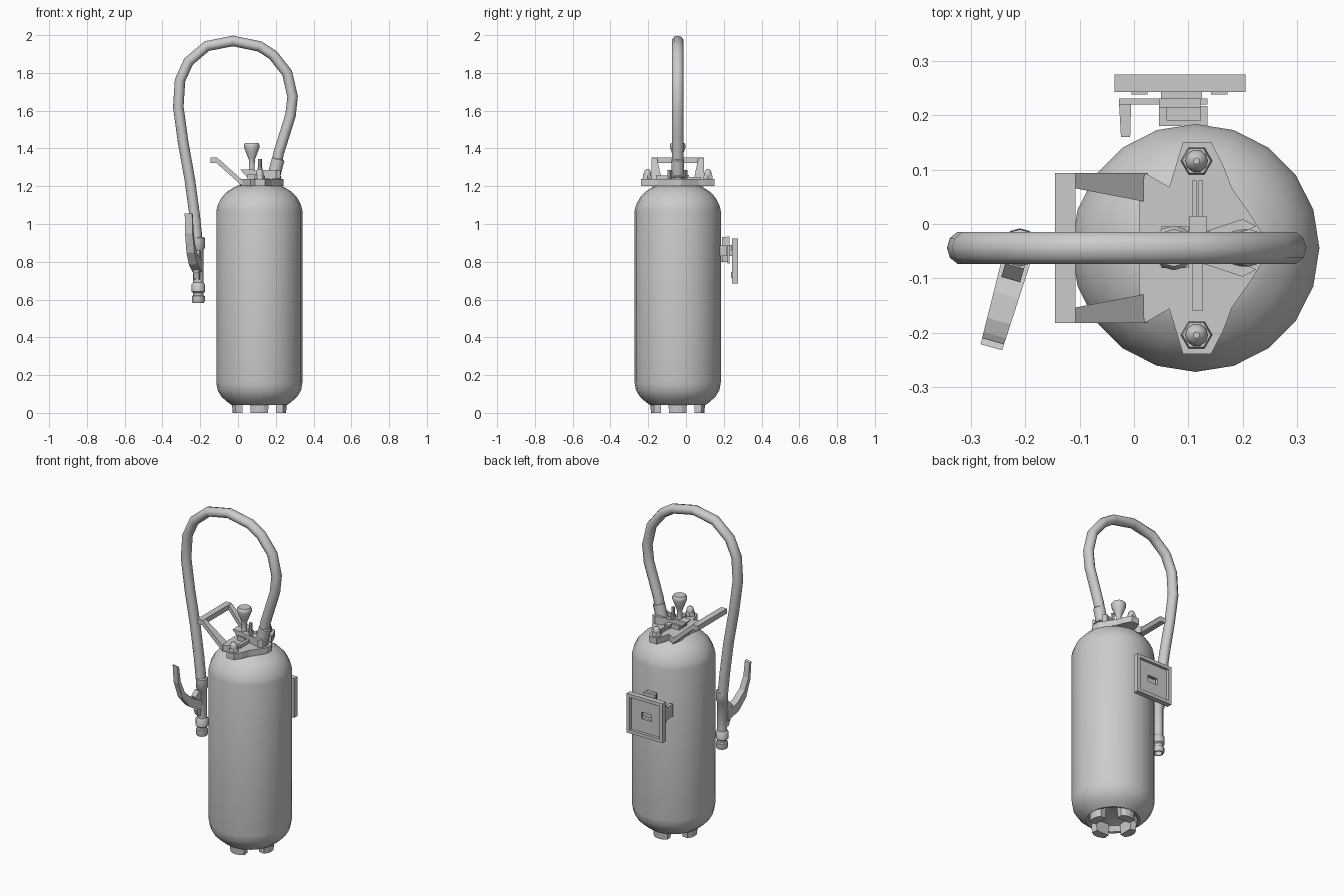
import bpy, bmesh, math
from mathutils import Vector

CX, CY = 0.113, -0.044          # axis of the cylinder


def finish(name, bm, smooth=None):
    bmesh.ops.recalc_face_normals(bm, faces=bm.faces)
    me = bpy.data.meshes.new(name)
    bm.to_mesh(me)
    bm.free()
    ob = bpy.data.objects.new(name, me)
    bpy.context.collection.objects.link(ob)
    if smooth:
        bpy.ops.object.select_all(action='DESELECT')
        ob.select_set(True)
        bpy.context.view_layer.objects.active = ob
        bpy.ops.object.shade_smooth_by_angle(angle=math.radians(smooth))
    return ob


def lathe(name, profile, segs, loc, tilt=0.0, smooth=40):
    """Revolve (radius, z) points; profile ends are capped when open."""
    bm = bmesh.new()
    rings = []
    for r, z in profile:
        rings.append([bm.verts.new((r * math.cos(2 * math.pi * i / segs),
                                    r * math.sin(2 * math.pi * i / segs), z))
                      for i in range(segs)])
    for a, b in zip(rings, rings[1:]):
        for i in range(segs):
            j = (i + 1) % segs
            bm.faces.new((a[i], a[j], b[j], b[i]))
    bm.faces.new(rings[0])
    bm.faces.new(rings[-1])
    ob = finish(name, bm, smooth)
    ob.location = loc
    ob.rotation_euler = (0, tilt, 0)
    return ob


def prism(name, pts, lo, hi, axis='z', lift=None):
    """Extrude a 2D outline along z or y; lift(x) shears it in z."""
    bm = bmesh.new()
    loops = []
    for w in (lo, hi):
        co = [(u, v, w) if axis == 'z' else (u, w, v) for u, v in pts]
        if lift:
            co = [(x, y, z + lift(x)) for x, y, z in co]
        loops.append([bm.verts.new(c) for c in co])
    n = len(pts)
    for i in range(n):
        j = (i + 1) % n
        bm.faces.new((loops[0][i], loops[0][j], loops[1][j], loops[1][i]))
    for loop in loops:
        bm.faces.new(loop)
    return finish(name, bm)


def box(name, x0, x1, y0, y1, z0, z1):
    return prism(name, [(x0, y0), (x1, y0), (x1, y1), (x0, y1)], z0, z1)


# Cylinder body with hollow underside
lathe("tank_body", [(0.11, 1.205), (0.14, 1.19), (0.172, 1.17), (0.20, 1.14),
                    (0.221, 1.10), (0.228, 1.07), (0.228, 0.16), (0.221, 0.12),
                    (0.20, 0.085), (0.172, 0.06), (0.148, 0.042), (0.135, 0.045),
                    (0.12, 0.075), (0.05, 0.095)], 20, (CX, CY, 0))

# Four feet
for k in range(4):
    outline = [(0.088, -0.045), (0.128, -0.05), (0.143, -0.025), (0.147, 0),
               (0.143, 0.025), (0.128, 0.05), (0.088, 0.045)]
    foot = prism(f"foot_{k + 1}", outline, 0, 0.07)
    for v in foot.data.vertices:
        if v.co.z < 0.01:
            v.co.x = 0.088 + (v.co.x - 0.088) * 0.9
            v.co.y *= 0.92
    foot.location = (CX, CY, 0)
    foot.rotation_euler.z = k * math.pi / 2

# Neck and flange
lathe("neck", [(0.105, 1.18), (0.105, 1.21)], 20, (CX, CY, 0))
half = [(0.01, 0.085), (0.02, 0.138), (0.065, 0.112), (0.09, 0.195), (0.142, 0.195),
        (0.165, 0.15), (0.18, 0.11), (0.215, 0.06), (0.24, 0.02)]
flange = [(x, CY + d) for x, d in half] + [(x, CY - d) for x, d in reversed(half)]
prism("flange", flange, 1.2, 1.237)


# Carrying frame, bent upward to the left
def slope(x):
    return (0.02 - x) / 0.13 * 0.117


box("handle_grip", -0.145, -0.108, CY - 0.138, CY + 0.138, 1.322, 1.352)
for side, s in (("back", 1), ("front", -1)):
    arm = [(-0.11, CY + s * 0.11), (-0.11, CY + s * 0.138),
           (0.025, CY + s * 0.138), (0.025, CY + s * 0.084)]
    prism(f"handle_arm_{side}", arm, 1.203, 1.235, lift=slope)
    # Flange bolts: washer, hex nut and dome
    loc = (0.115, CY + s * 0.16, 0)
    lathe(f"bolt_nut_{side}", [(0.029, 1.23), (0.029, 1.244), (0.026, 1.258)], 6, loc, smooth=None)
    lathe(f"bolt_dome_{side}", [(0.021, 1.25), (0.021, 1.268), (0.016, 1.283), (0.006, 1.291)], 10, loc)

# Valve assembly
prism("valve_block", [(0.06, 1.235), (0.012, 1.288), (0.08, 1.288), (0.15, 1.268),
                      (0.232, 1.25), (0.21, 1.235)], CY - 0.026, CY + 0.026, 'y')
box("valve_seat", 0.05, 0.10, CY - 0.037, CY + 0.039, 1.235, 1.262)
box("safety_bar_front", 0.108, 0.127, -0.16, CY, 1.235, 1.256)
box("safety_bar_middle", 0.102, 0.133, CY, 0.015, 1.235, 1.26)
for s in (0.111, 0.123):
    box("safety_prong", s - 0.004, s + 0.004, 0.01, 0.08, 1.237, 1.25)
for side, s in (("back", 1), ("front", -1)):
    prism(f"lever_plate_{side}", [(0.13, CY + s * 0.03), (0.2, CY + s * 0.053),
                                  (0.225, CY + s * 0.04), (0.2, CY + s * 0.028)], 1.24, 1.285)
lathe("valve_pin", [(0.014, 1.26), (0.014, 1.30), (0.01, 1.30), (0.01, 1.345)], 8, (0.116, CY, 0))
lathe("plunger_knob", [(0.022, 1.26), (0.015, 1.29), (0.016, 1.34), (0.022, 1.355),
                       (0.041, 1.405), (0.041, 1.42), (0.034, 1.43)], 12, (0.073, CY, 0))
lathe("hose_collar", [(0.04, 0), (0.04, 0.025), (0.034, 0.03), (0.034, 0.11), (0.028, 0.115)],
      12, (0.185, CY, 1.235), tilt=0.25)

# Hose loop
path = [(0.195, 1.27), (0.215, 1.375), (0.245, 1.47), (0.278, 1.575), (0.289, 1.675),
        (0.26, 1.80), (0.185, 1.895), (0.115, 1.94), (-0.027, 1.969), (-0.165, 1.942),
        (-0.262, 1.86), (-0.307, 1.76), (-0.316, 1.62), (-0.29, 1.43), (-0.255, 1.235),
        (-0.23, 1.05), (-0.214, 0.90)]
bm = bmesh.new()
P = [Vector((x, CY, z)) for x, z in path]
rings = []
for i, p in enumerate(P):
    t = (P[min(i + 1, len(P) - 1)] - P[max(i - 1, 0)]).normalized()
    side = Vector((t.z, 0, -t.x))
    rings.append([bm.verts.new(p + side * 0.028 * math.cos(a) + Vector((0, 0.031 * math.sin(a), 0)))
                  for a in (2 * math.pi * k / 10 for k in range(10))])
for a, b in zip(rings, rings[1:]):
    for k in range(10):
        j = (k + 1) % 10
        bm.faces.new((a[k], a[j], b[j], b[k]))
bm.faces.new(rings[0])
bm.faces.new(rings[-1])
finish("hose", bm, 40)

# Nozzle with open tip
NX = -0.21
lathe("nozzle", [(0.028, 0.93), (0.034, 0.925), (0.034, 0.872), (0.028, 0.865), (0.028, 0.69),
                 (0.035, 0.682), (0.036, 0.642), (0.027, 0.635), (0.027, 0.622), (0.034, 0.618),
                 (0.034, 0.592), (0.03, 0.583), (0.022, 0.583), (0.022, 0.64)], 12, (NX, CY, 0))

# Squeeze lever on the nozzle
crescent = [(0.19, 1.055), (0.183, 0.95), (0.152, 0.85), (0.10, 0.785), (0.02, 0.745),
            (0.02, 0.805), (0.09, 0.835), (0.14, 0.89), (0.167, 0.96), (0.178, 1.05)]
lever = prism("squeeze_lever", crescent, -0.023, 0.023, 'y')
for v in lever.data.vertices:
    v.co.y *= 1.15 - 1.5 * max(v.co.x - 0.02, 0)
pivot = prism("lever_pivot", [(0.0, 0.70), (0.035, 0.71), (0.048, 0.745), (0.03, 0.78), (0.0, 0.78)],
              -0.015, 0.015, 'y')
guard = prism("lever_guard", [(0.0, 0.80), (0.05, 0.80), (0.06, 0.83), (0.035, 0.86), (0.0, 0.86)],
              -0.018, 0.018, 'y')
for ob in (lever, pivot, guard):
    ob.location = (NX, CY, 0)
    ob.rotation_euler.z = math.radians(-106)


# Wall plate: slotted sheet with raised rim
def frame(name, outer, inner, y0, y1):
    (a, b, c, d), (e, f, g, h) = outer, inner      # x0, x1, z0, z1
    for tag, (x0, x1, z0, z1) in {"left": (a, e, c, d), "right": (f, b, c, d),
                                  "bottom": (e, f, c, g), "top": (e, f, h, d)}.items():
        box(f"{name}_{tag}", x0, x1, y0, y1, z0, z1)


rim = (-0.036, 0.205, 0.685, 0.922)
hole = (-0.016, 0.185, 0.705, 0.902)
frame("wall_plate_rim", rim, hole, 0.243, 0.275)
frame("wall_plate_sheet", hole, (0.05, 0.118, 0.785, 0.825), 0.243, 0.258)

# Hook between plate and tank
box("hook_spacer", 0.05, 0.125, 0.228, 0.244, 0.83, 0.888)
box("hook_back", -0.028, 0.135, 0.22, 0.231, 0.79, 0.888)
box("hook_upright", 0.046, 0.123, 0.214, 0.231, 0.88, 0.935)
box("tank_clip", 0.046, 0.135, 0.18, 0.217, 0.83, 0.885)
box("tank_clip_lip", 0.06, 0.123, 0.19, 0.222, 0.80, 0.93)
prism("hook_arm", [(-0.028, 0.231), (-0.005, 0.231), (-0.007, 0.16), (-0.024, 0.16)], 0.80, 0.875)
for x in (0.01, 0.157):
    for z in (0.73, 0.875):
        box("plate_screw", x - 0.015, x + 0.015, 0.238, 0.245, z - 0.015, z + 0.015)
